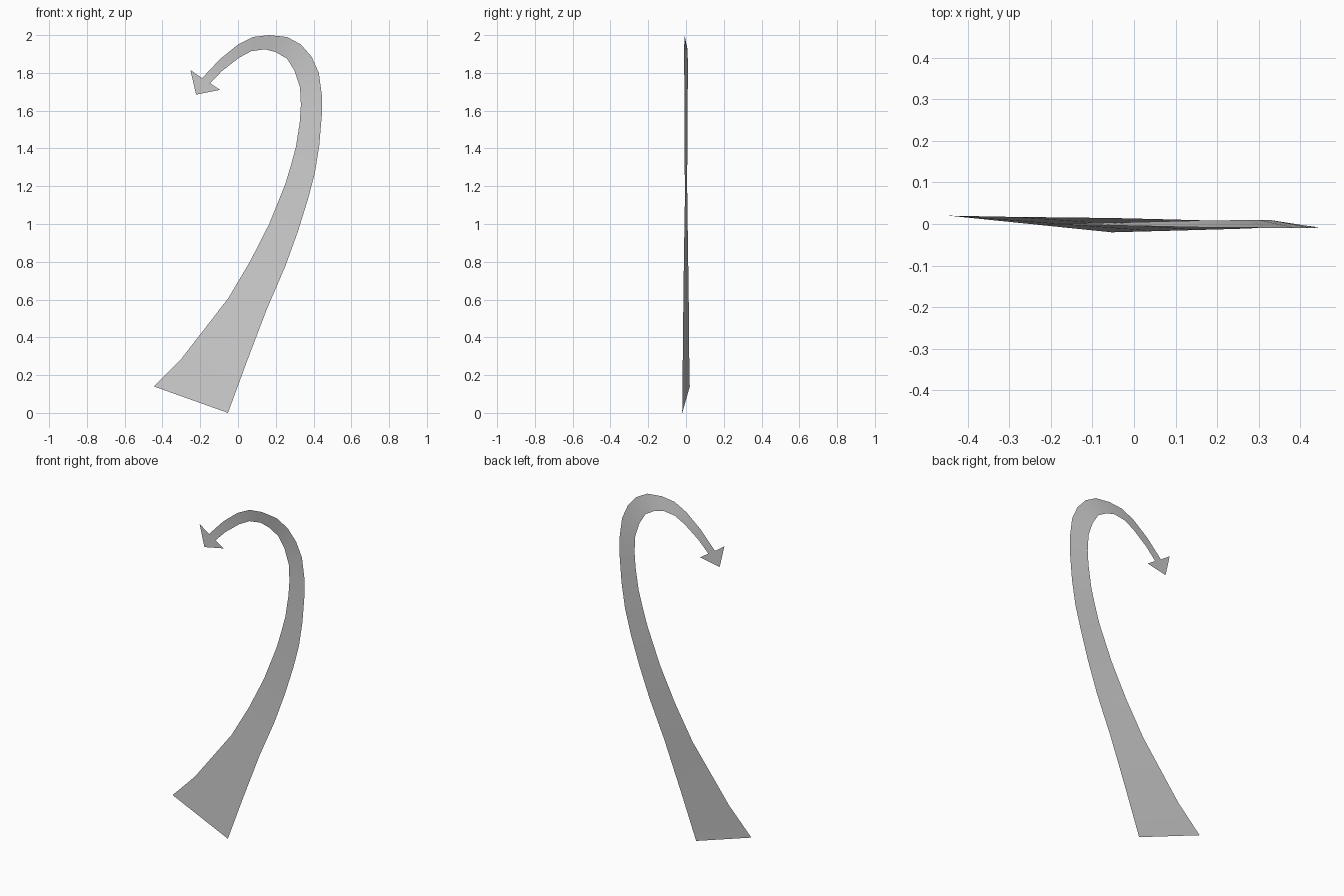
import bpy, bmesh

if "Cube" in bpy.data.objects:
    bpy.data.objects.remove(bpy.data.objects["Cube"])

# Ribbon stations: inner edge x, z then outer edge x, z, from the wide tail to the tip
STATIONS = [
    (-.445, .14, -.053, .00), (-.297, .29, .05, .28), (-.053, .605, .153, .55),
    (.063, .80, .25, .775), (.165, 1.0, .317, .96), (.25, 1.21, .37, 1.13),
    (.283, 1.32, .407, 1.27), (.307, 1.41, .43, 1.415), (.327, 1.54, .444, 1.58),
    (.333, 1.63, .444, 1.68), (.328, 1.725, .428, 1.80), (.30, 1.81, .39, 1.885),
    (.26, 1.875, .333, 1.95), (.20, 1.91, .26, 1.99), (.143, 1.925, .164, 2.0),
    (.07, 1.915, .08, 1.99), (.005, 1.88, 0, 1.95), (-.085, 1.81, -.095, 1.873),
    (-.148, 1.745, -.19, 1.772)]


def lean(i):
    """Depth offset of the edges: strong at the tail, slight at the bend, flat at the tip."""
    keys = [(0, .02), (5, .006), (11, .010), (14, .008), (18, .001)]
    for (a, u), (b, v) in zip(keys, keys[1:]):
        if i <= b:
            return u + (v - u) * (i - a) / (b - a)


bm = bmesh.new()

# Curved tapering shaft
rows = []
for i, (xi, zi, xo, zo) in enumerate(STATIONS):
    y = lean(i)
    rows.append((bm.verts.new((xi, y, zi)), bm.verts.new((xo, -y, zo))))
for (a, b), (c, d) in zip(rows, rows[1:]):
    bm.faces.new((a, b, d, c))

# Arrow head, joined to the shaft end
inner, outer = rows[-1]
barb_in = bm.verts.new((-.095, .002, 1.71))
tip = bm.verts.new((-.222, 0, 1.685))
barb_out = bm.verts.new((-.252, -.001, 1.815))
for face in ((inner, tip, barb_in), (inner, outer, tip), (outer, barb_out, tip)):
    bm.faces.new(face)
bmesh.ops.recalc_face_normals(bm, faces=bm.faces[:])
bm.normal_update()
if sum(f.normal.y for f in bm.faces) > 0:
    bmesh.ops.reverse_faces(bm, faces=bm.faces[:])

mesh = bpy.data.meshes.new("curved_arrow")
bm.to_mesh(mesh)
bm.free()
arrow = bpy.data.objects.new("curved_arrow", mesh)
bpy.context.collection.objects.link(arrow)
for poly in mesh.polygons:
    poly.use_smooth = True
